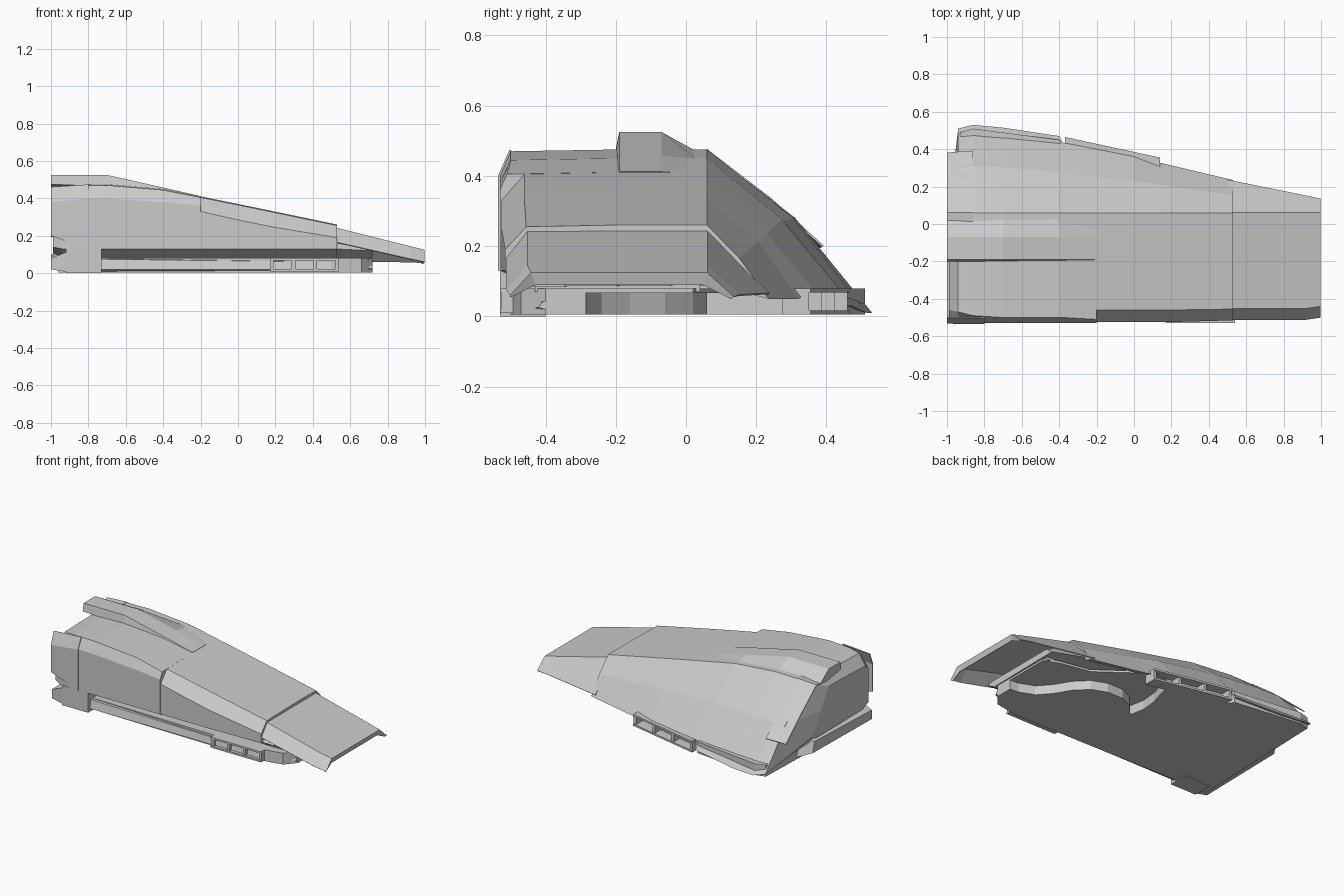
import bpy, bmesh, math


def finish(name, bm, thickness=0.0):
    bmesh.ops.recalc_face_normals(bm, faces=bm.faces)
    me = bpy.data.meshes.new(name)
    bm.to_mesh(me)
    bm.free()
    ob = bpy.data.objects.new(name, me)
    bpy.context.collection.objects.link(ob)
    if thickness:
        m = ob.modifiers.new("thickness", "SOLIDIFY")
        m.thickness = thickness
        m.offset = 0
    return ob


def loft(name, sections, closed=True, thickness=0.0):
    """Skin a list of (x, [(y, z), ...]) sections."""
    bm = bmesh.new()
    rows = [[bm.verts.new((x, y, z)) for y, z in pts] for x, pts in sections]
    n = len(rows[0])
    for a, b in zip(rows, rows[1:]):
        for i in range(n if closed else n - 1):
            j = (i + 1) % n
            bm.faces.new((a[i], a[j], b[j], b[i]))
    if closed:
        bm.faces.new(rows[0])
        bm.faces.new(rows[-1])
    return finish(name, bm, thickness)


def prism(name, outline, z0, z1):
    """Extrude an (x, y) outline between two heights."""
    bm = bmesh.new()
    low = [bm.verts.new((x, y, z0)) for x, y in outline]
    top = [bm.verts.new((x, y, z1)) for x, y in outline]
    for i in range(len(low)):
        j = (i + 1) % len(low)
        bm.faces.new((low[i], low[j], top[j], top[i]))
    bm.faces.new(low)
    bm.faces.new(top)
    return finish(name, bm)


def box(name, x0, x1, y0, y1, z0, z1):
    return prism(name, [(x0, y0), (x1, y0), (x1, y1), (x0, y1)], z0, z1)


def hull(x, top, edge_y, side_y, side_z, low_z, skirt, bulge=0.015, skirt_z=0.05):
    """Hull section: tucked-in base, wall, shoulder, roof, long slope."""
    my = (0.06 + skirt) / 2 + bulge
    mz = (top + 0.06) / 2 + bulge
    return (x, [(-0.44, 0.085), (side_y, low_z), (side_y, side_z), (edge_y, top - 0.005),
                (-0.2, top), (0.06, top), (my, mz), (skirt, skirt_z), (skirt - 0.04, skirt_z + 0.01),
                (min(0.3, skirt - 0.06), 0.09)])


# Rear hull with a chamfered, smaller back face
back = (-0.99, [(-0.44, 0.11), (-0.5, 0.14), (-0.5, 0.36), (-0.46, 0.39), (-0.2, 0.40),
                (-0.08, 0.40), (0.0, 0.27), (0.09, 0.13), (0.07, 0.12), (0.05, 0.11)])
loft("rear_hull", [
    back,
    hull(-0.94, 0.465, -0.47, -0.525, 0.39, 0.13, 0.51, skirt_z=0.03),
    hull(-0.86, 0.472, -0.49, -0.53, 0.40, 0.13, 0.53, skirt_z=0.01),
    hull(-0.70, 0.475, -0.50, -0.53, 0.40, 0.13, 0.515, skirt_z=0.01),
    hull(-0.40, 0.450, -0.50, -0.53, 0.38, 0.13, 0.47, skirt_z=0.03),
    hull(-0.38, 0.446, -0.50, -0.53, 0.38, 0.13, 0.435, 0.02, 0.08),
    hull(-0.20, 0.410, -0.51, -0.53, 0.36, 0.13, 0.40, 0.02, 0.08)])

# Front hull with sloping shoulder
loft("front_hull", [
    hull(-0.20, 0.41, -0.46, -0.525, 0.33, 0.13, 0.40, 0.02, 0.08),
    hull(0.00, 0.37, -0.46, -0.525, 0.285, 0.13, 0.36, 0.02, 0.08),
    hull(0.17, 0.335, -0.46, -0.525, 0.25, 0.13, 0.32),
    hull(0.53, 0.26, -0.455, -0.515, 0.19, 0.13, 0.235, 0.005)])

# Core carried forward beneath the nose
loft("nose_core", [
    (0.52, [(-0.43, 0.085), (-0.50, 0.13), (-0.45, 0.22), (0.05, 0.22), (0.18, 0.09)]),
    (0.72, [(-0.43, 0.085), (-0.49, 0.12), (-0.45, 0.13), (0.05, 0.13), (0.10, 0.09)])])

# Thin nose shell, open underneath, with a folded front lip
loft("nose_shell", [
    (0.50, [(-0.51, 0.17), (-0.45, 0.247), (0.06, 0.247), (0.235, 0.065)]),
    (0.92, [(-0.51, 0.075), (-0.45, 0.142), (0.06, 0.142), (0.15, 0.06)]),
    (0.995, [(-0.50, 0.06), (-0.44, 0.123), (0.06, 0.123), (0.135, 0.055)]),
    (0.985, [(-0.50, 0.055), (-0.43, 0.09), (0.05, 0.09), (0.13, 0.05)])],
    closed=False, thickness=0.006)

# Raised spine on the rear roof
loft("roof_spine", [
    (-1.00, [(-0.20, 0.475), (-0.19, 0.525), (-0.07, 0.525), (0.02, 0.46), (-0.05, 0.45)]),
    (-0.70, [(-0.20, 0.465), (-0.19, 0.525), (-0.07, 0.525), (0.03, 0.47), (-0.05, 0.45)]),
    (-0.40, [(-0.20, 0.44), (-0.19, 0.458), (-0.07, 0.458), (0.03, 0.448), (-0.05, 0.44)]),
    (-0.20, [(-0.20, 0.39), (-0.19, 0.412), (-0.07, 0.412), (0.03, 0.405), (-0.05, 0.39)])])

# Thin plates overhanging the back edge
loft("rear_slope_plate", [
    (-1.0, [(0.0, 0.455), (0.06, 0.465), (0.22, 0.335), (0.38, 0.195)]),
    (-0.86, [(0.0, 0.470), (0.06, 0.473), (0.24, 0.335), (0.39, 0.20)])],
    closed=False, thickness=0.006)
loft("rear_side_plate", [
    (-1.0, [(-0.53, 0.20), (-0.53, 0.38), (-0.50, 0.46)]),
    (-0.8, [(-0.532, 0.13), (-0.532, 0.40), (-0.50, 0.473)])],
    closed=False, thickness=0.006)

# Flat base; the forward side is cut back by a curved recess
base = prism("base_plate", [(-0.96, -0.48), (0.5, -0.50), (0.66, -0.47), (0.72, -0.40), (0.72, 0.02),
                            (0.62, 0.06), (0.42, 0.10), (0.15, 0.30), (-0.05, 0.33), (-0.37, 0.40),
                            (-0.40, 0.45), (-0.86, 0.51), (-0.93, 0.49)], 0.005, 0.08)
recess = [(0.9, -0.3), (0.66, -0.28), (0.56, -0.24), (0.49, -0.16), (0.43, -0.06), (0.35, 0.02),
          (0.25, 0.06), (0.14, 0.06), (0.05, 0.02), (-0.02, -0.06), (-0.04, 0.04), (-0.03, 0.15),
          (0.0, 0.25), (0.05, 0.45), (0.9, 0.45)]
cutter = prism("recess_cutter", recess, -0.1, 0.066)
cutter.hide_render = True
cutter.hide_viewport = True
cut = base.modifiers.new("recess", "BOOLEAN")
cut.operation = "DIFFERENCE"
cut.object = cutter

# Inner block joining base and hull
box("inner_block", -0.93, 0.70, -0.43, 0.04, 0.07, 0.12)

# Rear corner foot and bumper
box("rear_foot", -0.92, -0.73, -0.53, -0.40, 0.0, 0.13)
loft("rear_bumper", [
    (-1.0, [(-0.52, 0.02), (-0.52, 0.08), (0.08, 0.10), (0.10, 0.03)]),
    (-0.9, [(-0.53, 0.005), (-0.53, 0.12), (0.16, 0.12), (0.24, 0.01)])])

# Side sill below the wall recess
loft("side_sill", [
    (-0.73, [(-0.47, 0.005), (-0.51, 0.02), (-0.50, 0.075), (-0.45, 0.08)]),
    (0.50, [(-0.47, 0.005), (-0.51, 0.02), (-0.50, 0.06), (-0.45, 0.07)]),
    (0.72, [(-0.38, 0.015), (-0.42, 0.025), (-0.41, 0.04), (-0.38, 0.05)])])


# Open vent pods: frame rails with uprights
def vent(name, x0, x1, ya, yb, depth, z0, z1):
    def rail(part, za, zb):
        prism(name + part, [(x0, ya), (x1, yb), (x1 - 0.02, yb - depth), (x0 + 0.02, ya - depth)], za, zb)
    rail("_bottom", z0, z0 + 0.012)
    rail("_top", z1 - 0.012, z1)
    for i in range(4):
        t = i / 3
        x = x0 + (x1 - x0 - 0.02) * t
        y = ya + (yb - ya) * t
        s = math.copysign(0.005, depth)
        prism(f"{name}_upright_{i}", [(x, y - s), (x + 0.02, y - s), (x + 0.02, y - depth), (x, y - depth)], z0, z1)


vent("front_vent", 0.17, 0.54, -0.53, -0.53, -0.08, 0.01, 0.08)
vent("slope_vent", -0.37, 0.14, 0.465, 0.355, 0.08, 0.005, 0.08)
